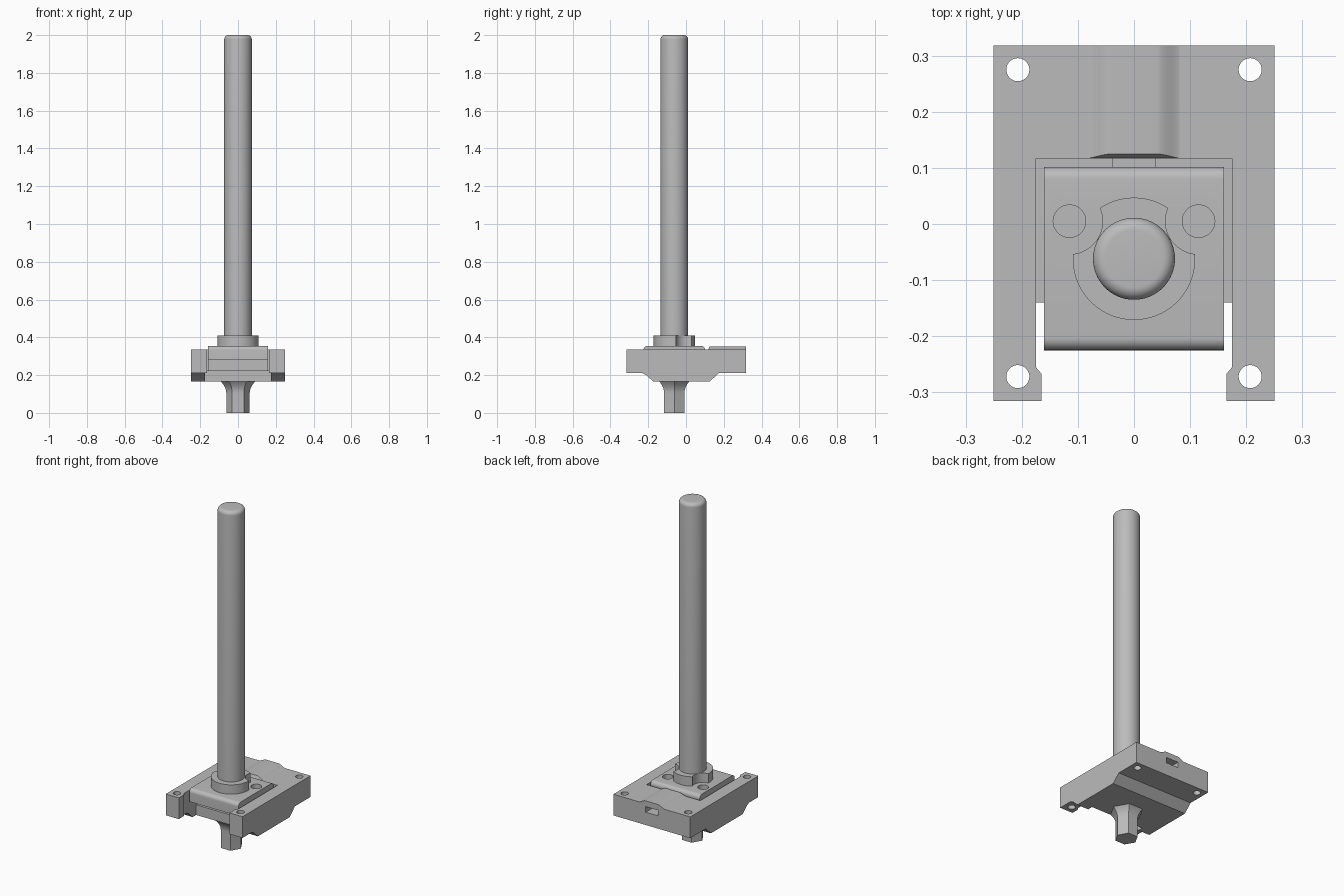
import bpy, bmesh, math
from mathutils import Vector

if "Cube" in bpy.data.objects:
    bpy.data.objects.remove(bpy.data.objects["Cube"])

steel = bpy.data.materials.new("plain_grey")
steel.use_nodes = True
steel.diffuse_color = (0.5, 0.5, 0.5, 1)
steel.node_tree.nodes["Principled BSDF"].inputs["Base Color"].default_value = (0.5, 0.5, 0.5, 1)

AXIS_Y = -0.062          # rod centre line


def finish(name, bm):
    bmesh.ops.recalc_face_normals(bm, faces=bm.faces)
    mesh = bpy.data.meshes.new(name)
    bm.to_mesh(mesh)
    bm.free()
    mesh.materials.append(steel)
    obj = bpy.data.objects.new(name, mesh)
    bpy.context.collection.objects.link(obj)
    return obj


def prism(name, outline, lo, hi, axis="z"):
    """Extrude a flat outline along one axis."""
    place = {"x": lambda a, b, c: (c, a, b),
             "y": lambda a, b, c: (a, c, b),
             "z": lambda a, b, c: (a, b, c)}[axis]
    bm = bmesh.new()
    low = [bm.verts.new(place(a, b, lo)) for a, b in outline]
    high = [bm.verts.new(place(a, b, hi)) for a, b in outline]
    bm.faces.new(low)
    bm.faces.new(high)
    n = len(outline)
    for i in range(n):
        j = (i + 1) % n
        bm.faces.new((low[i], low[j], high[j], high[i]))
    return finish(name, bm)


def circle(x, y, r, n=48):
    return [(x + r * math.cos(math.tau * i / n), y + r * math.sin(math.tau * i / n)) for i in range(n)]


def revolve(name, profile, sides):
    """Stack of rings around the rod axis."""
    bm = bmesh.new()
    rings = [[bm.verts.new((x, y, z)) for x, y in circle(0, AXIS_Y, r, sides)] for r, z in profile]
    for a, b in zip(rings, rings[1:]):
        for i in range(sides):
            j = (i + 1) % sides
            bm.faces.new((a[i], a[j], b[j], b[i]))
    bm.faces.new(rings[0])
    bm.faces.new(rings[-1])
    return finish(name, bm)


def cut(target, cutter):
    mod = target.modifiers.new("cut", "BOOLEAN")
    mod.operation = "DIFFERENCE"
    mod.solver = "EXACT"
    mod.object = cutter
    cutter.hide_render = True
    bpy.context.view_layer.objects.active = target
    bpy.ops.object.modifier_apply(modifier=mod.name)
    bpy.data.objects.remove(cutter)


def smooth(obj, angle=30):
    bpy.ops.object.select_all(action="DESELECT")
    obj.select_set(True)
    bpy.context.view_layer.objects.active = obj
    bpy.ops.object.shade_smooth_by_angle(angle=math.radians(angle))


def arc(cx, cy, r, start, end, n=8):
    return [(cx + r * math.cos(math.radians(start + (end - start) * i / n)),
             cy + r * math.sin(math.radians(start + (end - start) * i / n))) for i in range(n + 1)]


def mirrored(half):
    return half + [(-x, y) for x, y in reversed(half)]


# Frame: side profile with a deeper middle, opened into a U
side = [(-0.315, 0.335), (-0.315, 0.21), (-0.23, 0.21), (-0.21, 0.2), (-0.172, 0.165),
        (0.125, 0.165), (0.172, 0.21), (0.318, 0.21), (0.318, 0.335)]
frame = prism("frame", side, -0.25, 0.25, "x")
slot = mirrored([(0.175, 0.117), (0.175, -0.255), (0.165, -0.267), (0.165, -0.4)])
cut(frame, prism("slot_cutter", slot, 0.225, 0.5))
mouth = mirrored([(0.175, -0.14), (0.175, -0.255), (0.165, -0.267), (0.165, -0.4)])
cut(frame, prism("mouth_cutter", mouth, 0.1, 0.5))
for x in (-0.207, 0.207):
    for y in (-0.272, 0.275):
        cut(frame, prism("bolt_cutter", circle(x, y, 0.0205), 0.1, 0.5))
rear_slot = mirrored([(0.04, 0.285), (0.04, 0.318)])
cut(frame, prism("rear_slot_cutter", rear_slot, 0.11, 0.4, "y"))
smooth(frame)

# Raised rib over the rear slot, with soft sides and a sloped front
steps = [i / 10 for i in range(11)]
rib_half = [(0.04 + 0.048 * t, 0.352 - 0.018 * (3 * t * t - 2 * t ** 3)) for t in steps]
rib = prism("rear_rib", mirrored(rib_half), 0.117, 0.318, "y")
for v in rib.data.vertices:
    if v.co.y < 0.2:
        v.co.y += 0.008 * (v.co.z - 0.334) / 0.018
smooth(rib, 20)

# Sliding carriage: rounded plate over a narrower body
r = 0.022
plate = ([(-0.225, 0.28)] + arc(-0.225 + r, 0.355 - r, r, 180, 90)
         + arc(0.102 - r, 0.355 - r, r, 90, 0)
         + [(0.102, 0.224), (-0.12, 0.224), (-0.12, 0.28)])
carriage = prism("carriage", plate, -0.16, 0.16, "x")
for x in (-0.115, 0.115):
    cut(carriage, prism("screw_cutter", circle(x, 0.005, 0.029), 0.31, 0.5))
smooth(carriage)

# Tongue reaching from the carriage into the rear slot
tongue = prism("carriage_tongue", mirrored([(0.039, 0.287), (0.039, 0.316)]), 0.1, 0.2, "y")

# Collar with scallops that clear the screws
collar = prism("collar", circle(0, AXIS_Y, 0.109, 96), 0.354, 0.41)
for x in (-0.115, 0.115):
    cut(collar, prism("scallop_cutter", circle(x, 0.005, 0.059), 0.3, 0.5))
smooth(collar)

# Rod with rounded top edge
rod = revolve("rod", [(0.073, 0.35)] + arc(0.051, 1.978, 0.022, 0, 90), 64)
smooth(rod)

# Hexagonal drive end, flaring into the frame
flare = [(0.062 + 0.03 * t * t, 0.105 + 0.062 * t) for t in [i / 6 for i in range(7)]]
drive = revolve("hex_drive", [(0.062, 0)] + flare, 6)
smooth(drive, 25)
